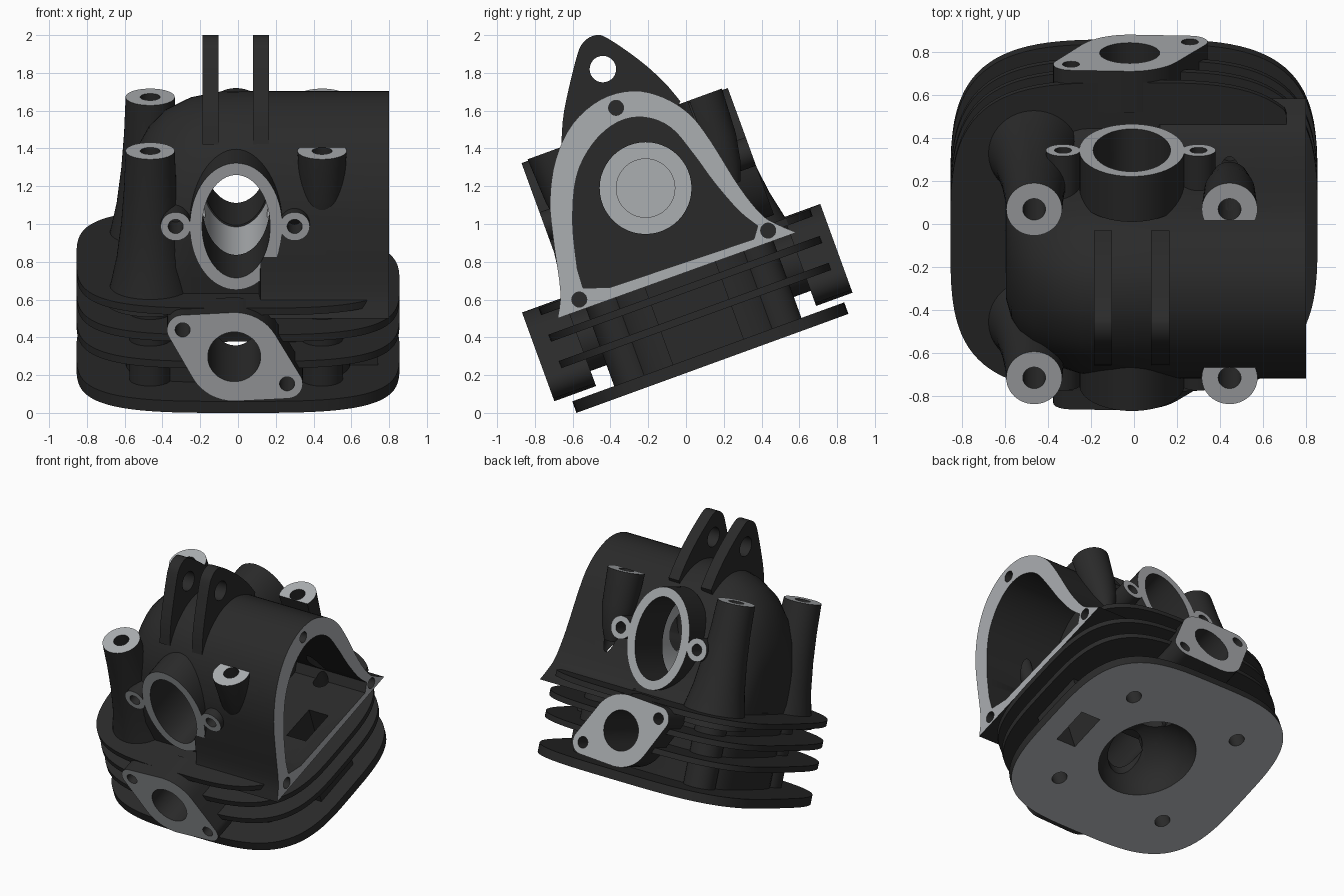
import bpy, bmesh, math
from mathutils import Matrix, Vector
from mathutils.geometry import convex_hull_2d

if "Cube" in bpy.data.objects:
    bpy.data.objects.remove(bpy.data.objects["Cube"])

# Materials: slot 0 is raw casting, slot 1 is machined metal
def material(name, rgb):
    m = bpy.data.materials.new(name)
    m.use_nodes = True
    m.diffuse_color = (*rgb, 1)
    m.node_tree.nodes["Principled BSDF"].inputs["Base Color"].default_value = (*rgb, 1)
    return m

MATS = [material("dark casting", (.023, .023, .023)),
        material("machined grey", (.41, .425, .44))]

# The head is tilted; local axes are x, u (along the gasket face) and w (away from it)
TILT = Matrix.Translation((0, .14, .262)) @ Matrix.Rotation(math.radians(20), 4, 'X')
AXES = {
    'x': lambda p, q, t: Vector((t, p, q)),
    'u': lambda p, q, t: TILT @ Vector((p, t, q)),
    'w': lambda p, q, t: TILT @ Vector((p, q, t)),
}
parts, cutters = [], []

def loft(name, rings, caps=(0, 0), side=0, cutter=False):
    """Skin a list of rings; caps and side are material slots."""
    bm = bmesh.new()
    vs = [[bm.verts.new(p) for p in r] for r in rings]
    n = len(vs[0])
    for a, b in zip(vs, vs[1:]):
        for i in range(n):
            j = (i + 1) % n
            bm.faces.new((a[i], a[j], b[j], b[i])).material_index = side
    for ring, mat in ((vs[0], caps[0]), (vs[-1], caps[1])):
        bm.faces.new(ring).material_index = mat
    bmesh.ops.recalc_face_normals(bm, faces=bm.faces)
    me = bpy.data.meshes.new(name)
    bm.to_mesh(me)
    bm.free()
    for m in MATS:
        me.materials.append(m)
    ob = bpy.data.objects.new(name, me)
    bpy.context.collection.objects.link(ob)
    ob.hide_render = cutter
    (cutters if cutter else parts).append(ob)
    return ob

def prism(name, pts, a, b, axis, **kw):
    return loft(name, [[AXES[axis](p, q, t) for p, q in pts] for t in (a, b)], **kw)

def oval(cx, cy, rx, ry=None, power=2, n=48):
    ry = ry or rx
    def bend(v):
        return math.copysign(abs(v) ** (2 / power), v)
    angles = [math.tau * i / n for i in range(n)]
    return [(cx + rx * bend(math.cos(a)), cy + ry * bend(math.sin(a))) for a in angles]

def box(x0, x1, y0, y1):
    return [(x0, y0), (x1, y0), (x1, y1), (x0, y1)]

def spin(name, cx, cu, profile, **kw):
    """Round part along w from (w, radius) pairs."""
    return loft(name, [[AXES['w'](p, q, w) for p, q in oval(cx, cu, r)] for w, r in profile], **kw)

def spline(pts, steps=4):
    """Catmull-Rom curve through an open list of points."""
    p = [Vector(v) for v in [pts[0], *pts, pts[-1]]]
    out = []
    for a, b, c, d in zip(p, p[1:], p[2:], p[3:]):
        for i in range(steps):
            t = i / steps
            out.append(.5 * (2 * b + (c - a) * t + (2 * a - 5 * b + 4 * c - d) * t * t
                             + (3 * b - a - 3 * c + d) * t ** 3))
    return [tuple(v) for v in out] + [tuple(pts[-1])]

# Gasket plate, core and cooling fins
prism("gasket_plate", oval(0, 0, .855, .766, 3.5, 96), 0, .065, 'w', caps=(1, 0))
prism("core", oval(0, 0, .6, .47, 4), .05, .6, 'w')
prism("pushrod_tunnel", box(.48, .74, -.2, .2), .05, .53, 'w')
for i, w in enumerate((.25, .4)):
    prism(f"fin_{i + 1}", oval(0, 0, .855, .766, 3.5, 96), w, w + .04, 'w')
top_fin = [(min(x, .71), u) for x, u in oval(0, 0, .855, .766, 3.5, 96)]
prism("fin_3", top_fin, .55, .59, 'w')

# Rocker box: wide open end, then a narrower domed end
outline = spline([(-.68, .5), (-.665, .64), (-.7, .9), (-.72, 1.12), (-.69, 1.34), (-.6, 1.53),
                  (-.45, 1.66), (-.28, 1.705), (-.12, 1.67), (.02, 1.58), (.13, 1.44),
                  (.28, 1.2), (.4, 1.05), (.49, .995), (.585, .955)])
base = Vector((-.05, .73))

def box_ring(x, scale, limit):
    ring = []
    for p in outline:
        local = TILT.inverted() @ Vector((x, *(base + (Vector(p) - base) * scale)))
        local.y = max(-limit, min(limit, local.y))
        ring.append(TILT @ local)
    return ring

dome = ((.11, 1), (-.1, .995), (-.25, .965), (-.38, .9), (-.47, .81), (-.53, .7), (-.57, .58), (-.595, .45))
loft("rocker_box", [box_ring(.8, 1, 1), box_ring(.12, 1, 1)] + [box_ring(x, s, .54) for x, s in dome],
     caps=(1, 0))

# Side openings and flanged ports, front and back
for label, s, face, port in (("front", -1, .587, .855), ("back", 1, .575, .825)):
    prism(label + "_opening", oval(-.01, .985, .245, .357, n=64), s * .35, s * face, 'u', caps=(0, 1))
    for side, x in (("right", -.33), ("left", .3)):
        prism(f"{label}_{side}_ear", oval(x, .985, .08), s * .3, s * face, 'u', caps=(0, 1))
        prism("ear_hole", oval(x, .985, .04, n=24), s * .41, s * .7, 'u', cutter=True)
    lobes = oval(-.02, .348, .25) + oval(-.293, .5, .083) + oval(.26, .196, .083)
    flange = [lobes[i] for i in convex_hull_2d([Vector(p) for p in lobes])]
    prism(label + "_port_flange", flange, s * .62, s * port, 'u', caps=(0, 1))
    prism(label + "_port_runner", oval(-.02, .348, .165), s * .4, s * .65, 'u')
    prism("port_bore", oval(-.02, .348, .14), s * .12, s * 1, 'u', cutter=True)
    spin("valve_pocket", 0, s * .165, ((.1, .13), (.36, .13)), cutter=True)
    for x, w in ((-.293, .5), (.26, .196)):
        prism("flange_hole", oval(x, w, .04, n=24), s * .55, s * 1, 'u', cutter=True)

# Stud posts at the four corners
tall = ((.5, .235), (.6, .21), (.75, .178), (.95, .153), (1.15, .138), (1.35, .13))
short = ((.82, .04), (.95, .09), (1.1, .118), (1.35, .13))
short_posts = []
for label, u in (("front", -.42), ("back", .415)):
    spin(label + "_right_post", -.465, u, tall, caps=(0, 1))
    short_posts.append(spin(label + "_left_post", .445, u, short, caps=(0, 1)))
    for x in (-.465, .445):
        spin(label + "_stud_column", x, u, ((.05, .11), (.57, .11)))
        spin("stud_hole", x, u, ((-.1, .053), (1.5, .053)), cutter=True)

# Twin lifting lugs
lug = spline([(-.66, 1.42), (-.645, 1.6), (-.58, 1.88), (-.54, 1.965), (-.475, 2), (-.41, 1.98),
              (-.25, 1.87), (-.12, 1.755), (-.03, 1.65)]) + [(-.1, 1.48)]
for label, x in (("right", -.187), ("left", .08)):
    prism(label + "_lifting_lug", lug, x, x + .085, 'x')
prism("lug_hole", oval(-.44, 1.82, .07), -.3, .3, 'x', cutter=True)

# Cavities: rocker chamber, cross tunnel, bearing, combustion chamber, slot, screws
cavity = [(-.40, .665), (-.545, .66)] + spline(
    [(-.575, .76), (-.6, 1), (-.58, 1.25), (-.49, 1.43), (-.36, 1.54), (-.22, 1.565),
     (-.08, 1.51), (.04, 1.37), (.15, 1.22), (.28, 1.07), (.38, .99)]) + [(.36, .92)]
prism("rocker_chamber", cavity, .22, .9, 'x', cutter=True)
prism("cross_tunnel", oval(-.01, .985, .18, .29, n=64), -.8, .8, 'u', cutter=True)
prism("tunnel_middle", oval(-.01, .985, .187, .3, n=64), -.23, .23, 'u', side=1, cutter=True)
prism("bearing_seat", oval(-.214, 1.19, .243), .2, .35, 'x', caps=(1, 1), side=1, cutter=True)
prism("bearing_bore", oval(-.214, 1.19, .155), -.32, .3, 'x', caps=(1, 1), side=1, cutter=True)
spin("combustion_chamber", 0, 0, ((-.1, .34), (.02, .34), (.12, .31), (.2, .25), (.27, .16), (.31, .05)),
     cutter=True)
prism("pushrod_slot", box(.53, .69, -.14, .14), -.1, .75, 'w', cutter=True)
for y, z in ((-.37, 1.615), (.435, .965), (-.565, .6)):
    prism("screw_hole", oval(y, z, .04, n=24), .6, .9, 'x', cutter=True)
step = prism("post_step", box(.2, .7, -.36, .36), 1.2, 1.5, 'w', cutter=True)

# Cut every part, bake the result and shade it
def bounds(ob):
    cols = list(zip(*(v.co for v in ob.data.vertices)))
    return [(min(c), max(c)) for c in cols]

for ob in parts:
    mine = bounds(ob)
    for cut in cutters:
        if cut is step and ob not in short_posts:
            continue
        if all(a[0] < b[1] and b[0] < a[1] for a, b in zip(mine, bounds(cut))):
            mod = ob.modifiers.new("cut", 'BOOLEAN')
            mod.operation, mod.solver, mod.object = 'DIFFERENCE', 'EXACT', cut
bpy.context.view_layer.update()
graph = bpy.context.evaluated_depsgraph_get()
baked = [bpy.data.meshes.new_from_object(ob.evaluated_get(graph)) for ob in parts]
bpy.ops.object.select_all(action='DESELECT')
for ob, mesh in zip(parts, baked):
    ob.modifiers.clear()
    ob.data = mesh
    ob.select_set(True)
for cut in cutters:
    bpy.data.objects.remove(cut)
bpy.context.view_layer.objects.active = parts[0]
bpy.ops.object.shade_smooth_by_angle(angle=math.radians(30))
